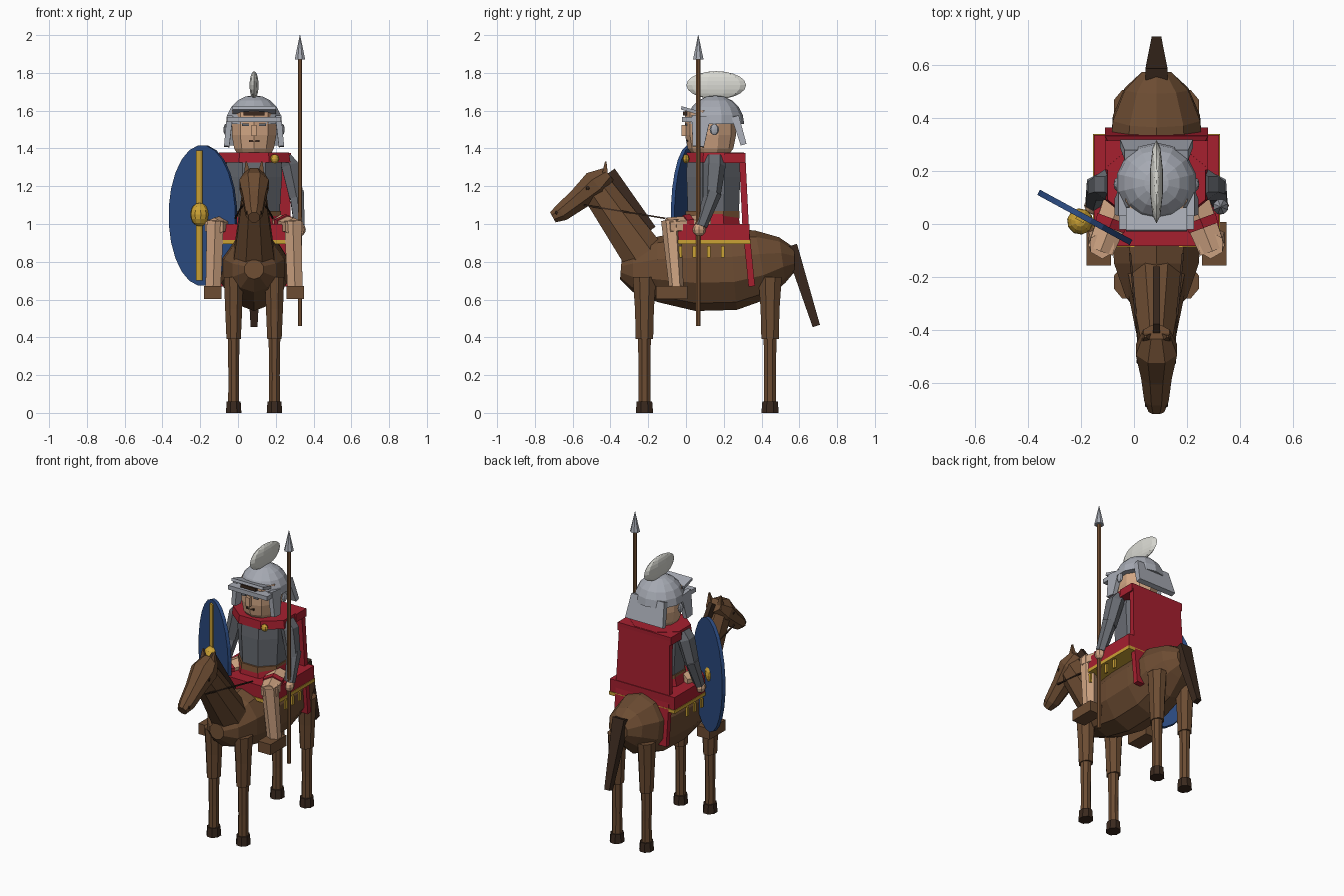
import bpy, bmesh, math
from mathutils import Vector, Matrix

CX = 0.085  # horse and rider midline; the x values below are relative to it


def mat(name, *rgb):
    m = bpy.data.materials.new(name)
    m.diffuse_color = (*rgb, 1)
    return m


COAT = mat("horse brown", .150, .072, .032)
DARK = mat("dark brown", .042, .022, .013)
RED = mat("red cloth", .38, .014, .028)
GOLD = mat("gold", .60, .36, .035)
MAIL = mat("dark grey mail", .14, .15, .17)
STEEL = mat("light steel", .38, .40, .45)
SKIN = mat("skin", .64, .38, .23)
BLUE = mat("blue shield", .024, .070, .22)
WHITE = mat("off white", .70, .70, .65)
WOOD = mat("wood", .24, .11, .045)


def finish(name, bm, m):
    bmesh.ops.recalc_face_normals(bm, faces=bm.faces)
    me = bpy.data.meshes.new(name)
    bm.to_mesh(me)
    bm.free()
    me.materials.append(m)
    ob = bpy.data.objects.new(name, me)
    ob.location.x = CX
    bpy.context.collection.objects.link(ob)
    return ob


def tube(name, pts, m, n=4):
    """Loft through (x, y, z, half width, half depth) rings of n sides."""
    bm = bmesh.new()
    k = 1 / math.cos(math.pi / n)
    rings = []
    for i, p in enumerate(pts):
        a, b = pts[max(i - 1, 0)], pts[min(i + 1, len(pts) - 1)]
        t = (Vector(b[:3]) - Vector(a[:3])).normalized()
        side = (Vector((1, 0, 0)) - t * t.x).normalized()
        up = side.cross(t)
        ring = []
        for j in range(n):
            u = 2 * math.pi * (j + .5) / n
            ring.append(bm.verts.new(Vector(p[:3]) + side * (k * p[3] * math.cos(u))
                                     + up * (k * p[4] * math.sin(u))))
        rings.append(ring)
    for r, s in zip(rings, rings[1:]):
        for j in range(n):
            bm.faces.new((r[j], r[(j + 1) % n], s[(j + 1) % n], s[j]))
    bm.faces.new(rings[0])
    bm.faces.new(rings[-1])
    return finish(name, bm, m)


def box(name, c, size, m):
    bm = bmesh.new()
    bmesh.ops.create_cube(bm, size=1, matrix=Matrix.LocRotScale(Vector(c), None, Vector(size)))
    return finish(name, bm, m)


def ball(name, c, r, m, seg=10, rings=8, cut=None):
    bm = bmesh.new()
    bmesh.ops.create_uvsphere(bm, u_segments=seg, v_segments=rings, radius=1,
                              matrix=Matrix.LocRotScale(Vector(c), None, Vector(r)))
    if cut is not None:
        res = bmesh.ops.bisect_plane(bm, geom=bm.verts[:] + bm.edges[:] + bm.faces[:],
                                     plane_co=(0, 0, cut), plane_no=(0, 0, -1), clear_outer=True)
        bmesh.ops.holes_fill(bm, edges=[e for e in bm.edges if e.is_boundary])
    return finish(name, bm, m)


# Horse trunk, neck and head
tube("horse_body", [(0, -.345, .76, .05, .05), (0, -.28, .755, .115, .11), (0, -.15, .76, .16, .165),
                    (0, .05, .755, .175, .205), (0, .25, .76, .175, .205), (0, .40, .785, .165, .175),
                    (0, .51, .81, .12, .115), (0, .575, .81, .055, .06)], COAT, 10)
tube("horse_neck", [(0, -.20, .79, .115, .115), (0, -.235, .85, .105, .112),
                    (0, -.475, 1.19, .058, .085)], COAT, 8)
tube("horse_head", [(0, -.41, 1.265, .05, .04), (0, -.475, 1.21, .078, .078), (0, -.57, 1.13, .058, .058),
                    (0, -.66, 1.06, .046, .047), (0, -.705, 1.035, .03, .03)], COAT, 8)
tube("mane", [(0, -.41, 1.27, .014, .04), (0, -.19, .965, .014, .035)], DARK)
tube("tail", [(0, .555, .885, .042, .034), (0, .69, .46, .018, .02)], DARK)

# Horse legs, ears, eyes and reins
for s in (-1, 1):
    for end, y in (("front", -.22), ("hind", .445)):
        x = s * .108
        tube(end + "_upper_leg", [(x, y, .72, .052, .062), (x, y, .55, .045, .05), (x, y, .39, .038, .046)], COAT, 8)
        tube(end + "_lower_leg", [(x, y, .40, .031, .034), (x, y, .20, .028, .031), (x, y, .05, .029, .032)], COAT, 8)
        tube(end + "_hoof", [(x, y, 0, .041, .046), (x, y, .06, .037, .041)], DARK, 8)
    tube("horse_ear", [(s * .035, -.43, 1.25, .02, .018), (s * .042, -.425, 1.33, .004, .004)], COAT)
    ball("horse_eye", (s * .066, -.52, 1.19), (.01, .013, .013), DARK, 6, 4)
    ball("nostril", (s * .036, -.685, 1.06), (.008, .01, .01), DARK, 6, 4)
    tube("rein", [(s * .06, -.54, 1.10, .004, .004), (s * .10, -.11, 1.03, .004, .004)], DARK)

# Saddle cloth with gold border and pendants
box("saddle_cloth", (0, .127, .957), (.474, .42, .085), RED)
box("cloth_border", (0, .127, .905), (.482, .428, .022), GOLD)
for s in (-1, 1):
    for y in (-.03, .045, .12, .195):
        box("pendant", (s * .232, y, .853), (.012, .02, .06), GOLD)

# Rider trunk, belt, tunic and cape
tube("tunic_skirt", [(0, .14, .97, .165, .15), (0, .14, 1.06, .14, .135)], RED, 8)
tube("belt", [(0, .14, 1.03, .142, .142), (0, .14, 1.07, .142, .142)], WOOD, 8)
tube("mail_torso", [(0, .145, 1.05, .135, .135), (0, .145, 1.25, .148, .142), (0, .145, 1.35, .145, .14)], MAIL, 8)
tube("cape_collar", [(0, .155, 1.325, .193, .157), (0, .155, 1.378, .185, .152)], RED, 8)
box("collar_back", (0, .26, 1.35), (.39, .11, .052), RED)
tube("cape", [(0, .298, 1.35, .185, .017), (0, .315, 1.0, .195, .017), (0, .348, .67, .195, .017)], RED)
ball("brooch", (.11, .0, 1.345), (.024, .018, .024), GOLD, 8, 6)

# Rider arms and legs
for s in (-1, 1):
    tube("upper_arm", [(s * .165, .15, 1.35, .035, .05), (s * .19, .15, 1.31, .045, .052),
                       (s * .225, .135, 1.14, .038, .04)], MAIL, 6)
    tube("forearm", [(s * .225, .145, 1.17, .038, .04), (s * .24, .08, .99, .028, .028)], MAIL, 6)
    ball("hand", (s * .241, .07, .97), (.033, .035, .035), SKIN, 8, 6)
    tube("thigh", [(s * .13, .11, 1.0, .062, .045), (s * .212, -.10, .985, .05, .042)], SKIN, 6)
    tube("tunic_hem", [(s * .165, .02, .995, .062, .05), (s * .178, -.015, .995, .058, .046)], RED, 6)
    tube("shin", [(s * .205, -.08, 1.02, .045, .045), (s * .217, -.05, .65, .04, .033)], SKIN, 6)
    box("boot", (s * .218, -.075, .637), (.092, .165, .07), COAT)

# Head and face
tube("rider_head", [(0, .13, 1.345, .075, .075), (0, .13, 1.40, .105, .115), (0, .13, 1.47, .118, .128),
                    (0, .13, 1.60, .118, .128)], SKIN, 10)
box("nose", (0, -.008, 1.495), (.028, .03, .06), SKIN)
box("mouth", (0, .007, 1.44), (.055, .008, .012), DARK)
for s in (-1, 1):
    box("eye", (s * .045, .001, 1.525), (.035, .008, .014), MAIL)

# Helmet
ball("helmet_dome", (0, .155, 1.53), (.153, .153, .152), STEEL, 14, 10, 1.53)
box("brow_band", (0, .01, 1.553), (.285, .06, .028), STEEL)
tube("visor_bar", [(0, -.025, 1.615, .115, .009), (0, .06, 1.59, .115, .009)], STEEL)
box("visor_shadow_strip", (0, -.005, 1.585), (.11, .02, .02), DARK)
tube("neck_guard", [(0, .26, 1.57, .12, .02), (0, .305, 1.42, .138, .016)], STEEL)
for s in (-1, 1):
    tube("cheek_guard", [(s * .128, .08, 1.57, .016, .05), (s * .145, .065, 1.41, .014, .03)], STEEL)
    ball("ear_boss", (s * .15, .15, 1.50), (.012, .025, .03), STEEL, 8, 6)
box("crest_mount", (0, .155, 1.68), (.025, .04, .03), STEEL)
ball("crest", (0, .16, 1.735), (.025, .158, .074), WHITE, 10, 10)

# Oval shield, turned outward: built in its own plane, then rotated
turn = Matrix.Rotation(math.atan2(-.19, .35), 4, 'Z')
shield = tube("shield", [(0, -.011, 0, .199, .37), (0, .011, 0, .199, .37)], BLUE, 24)
strip = box("shield_strip", (-.012, -.014, 0), (.034, .014, .69), GOLD)
boss = ball("shield_boss", (-.008, -.022, .005), (.05, .05, .062), GOLD, 10, 8)
for ob in (shield, strip, boss):
    ob.data.transform(turn)
    ob.location = (-.186, .025, 1.045)

# Spear
tube("spear_shaft", [(.243, .065, .46, .011, .011), (.243, .065, 1.88, .011, .011)], WOOD, 8)
tube("spear_head", [(.243, .065, 1.87, .028, .028), (.243, .065, 2.0, .001, .001)], STEEL, 8)
